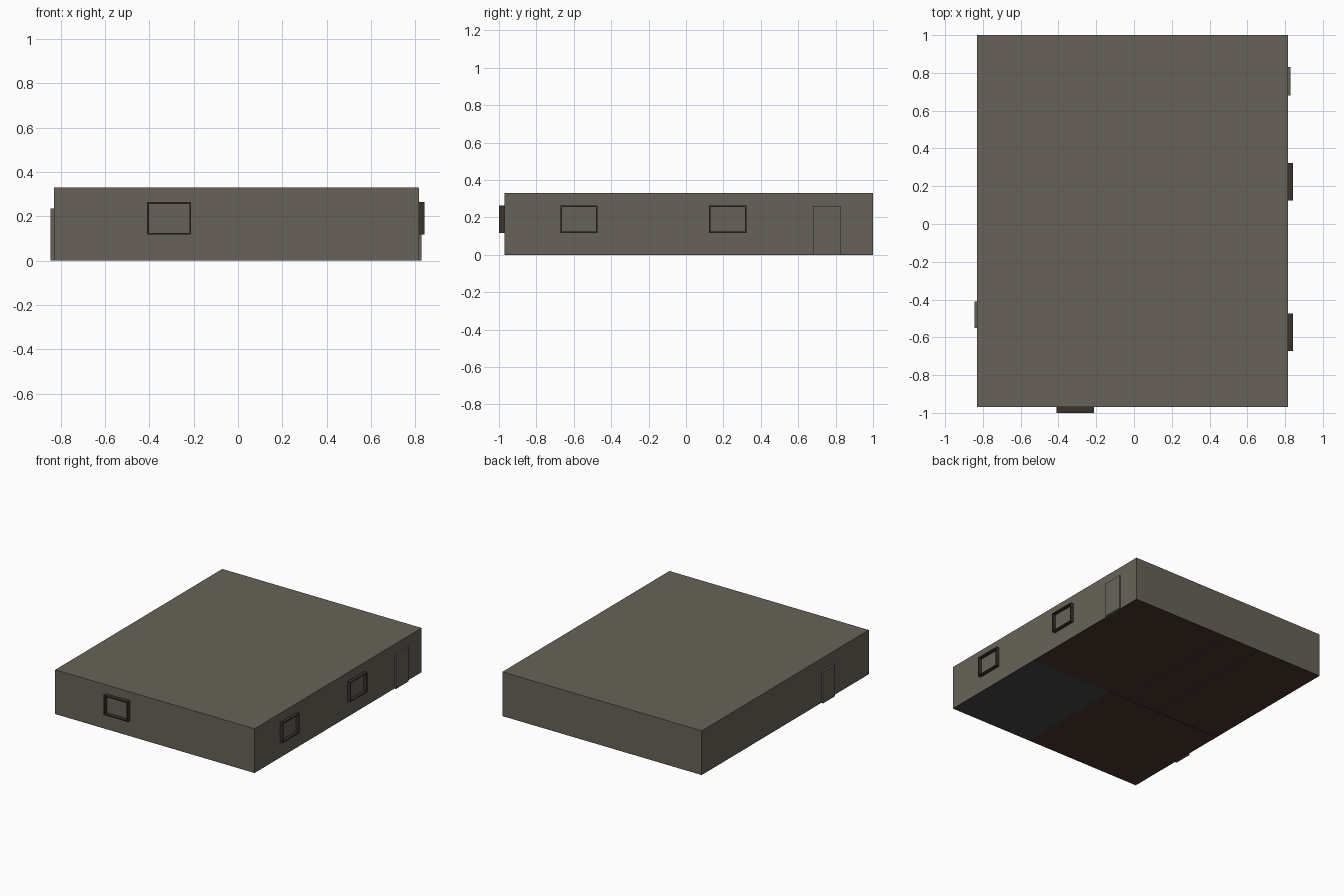
import bpy, bmesh
from mathutils import Vector

if "Cube" in bpy.data.objects:
    bpy.data.objects.remove(bpy.data.objects["Cube"])

def material(name, rgb):
    m = bpy.data.materials.new(name)
    m.diffuse_color = (*rgb, 1)
    m.use_nodes = True
    m.node_tree.nodes["Principled BSDF"].inputs["Base Color"].default_value = m.diffuse_color
    return m

WALL = material("warm grey plaster", (0.136, 0.124, 0.100))
FRAME = material("dark brown frame", (0.042, 0.032, 0.025))
WOOD = material("brown floor", (0.066, 0.037, 0.026))
TILE = material("grey tile floor", (0.060, 0.062, 0.058))

def boxes(name, mat, *bounds):
    """One object made of boxes, each given as (x0, x1, y0, y1, z0, z1)."""
    bm = bmesh.new()
    for x0, x1, y0, y1, z0, z1 in bounds:
        vs = bmesh.ops.create_cube(bm, size=1)["verts"]
        bmesh.ops.scale(bm, vec=Vector((x1 - x0, y1 - y0, z1 - z0)), verts=vs)
        bmesh.ops.translate(bm, vec=Vector((x0 + x1, y0 + y1, z0 + z1)) / 2, verts=vs)
    me = bpy.data.meshes.new(name)
    bm.to_mesh(me)
    bm.free()
    me.materials.append(mat)
    ob = bpy.data.objects.new(name, me)
    bpy.context.collection.objects.link(ob)
    return ob

X0, X1, Y0, Y1, H = -0.83, 0.816, -0.97, 1.0, 0.33
T, F, G = 0.012, 0.003, 0.003      # wall thickness, floor thickness, half floor gap
XT, YT = 0.13, -0.10               # corner of the tiled room

# Outer walls and flat roof
boxes("outer_walls", WALL,
      (X0, X0 + T, Y0, Y1, F, H - T), (X1 - T, X1, Y0, Y1, F, H - T),
      (X0 + T, X1 - T, Y0, Y0 + T, F, H - T), (X0 + T, X1 - T, Y1 - T, Y1, F, H - T))
boxes("roof", WALL, (X0, X1, Y0, Y1, H - T, H))

# Room floors
boxes("tile_floor", TILE, (XT, X1, Y0, YT, 0, F))
boxes("wood_floor", WOOD,
      (X0, XT, Y0, YT - G, 0, F), (X0, -0.28 - G, YT, Y1, 0, F),
      (-0.28 + G, -G, YT, Y1, 0, F), (G, X1, YT, Y1, 0, F))

# Inner partitions
boxes("partitions", WALL,
      (X0 + T, X1 - T, YT - 0.006, YT + 0.006, F, H - T),
      (XT - 0.006, XT + 0.006, Y0 + T, YT - 0.006, F, H - T),
      (-0.286, -0.274, YT + 0.006, Y1 - T, F, H - T),
      (-0.006, 0.006, 0.23, Y1 - T, F, H - T))

# Doors
boxes("right_door", WALL, (X1 - 0.005, 0.828, 0.68, 0.83, 0, 0.26))
boxes("left_door", WALL, (-0.845, X0 + 0.005, -0.55, -0.41, 0, 0.235))

# Window frames: four bars around the opening
def window(name, a0, a1, side):
    z0, z1, b = 0.117, 0.264, 0.008
    bars = [(a0, a1, z0, z0 + b), (a0, a1, z1 - b, z1),
            (a0, a0 + b, z0 + b, z1 - b), (a1 - b, a1, z0 + b, z1 - b)]
    if side == "right":
        bounds = [(X1 - 0.004, 0.841, p, q, r, s) for p, q, r, s in bars]
    else:
        bounds = [(p, q, -1.0, Y0 + 0.004, r, s) for p, q, r, s in bars]
    boxes(name, FRAME, *bounds)

window("right_window_front", -0.672, -0.473, "right")
window("right_window_back", 0.124, 0.323, "right")
window("front_window", -0.410, -0.211, "front")
